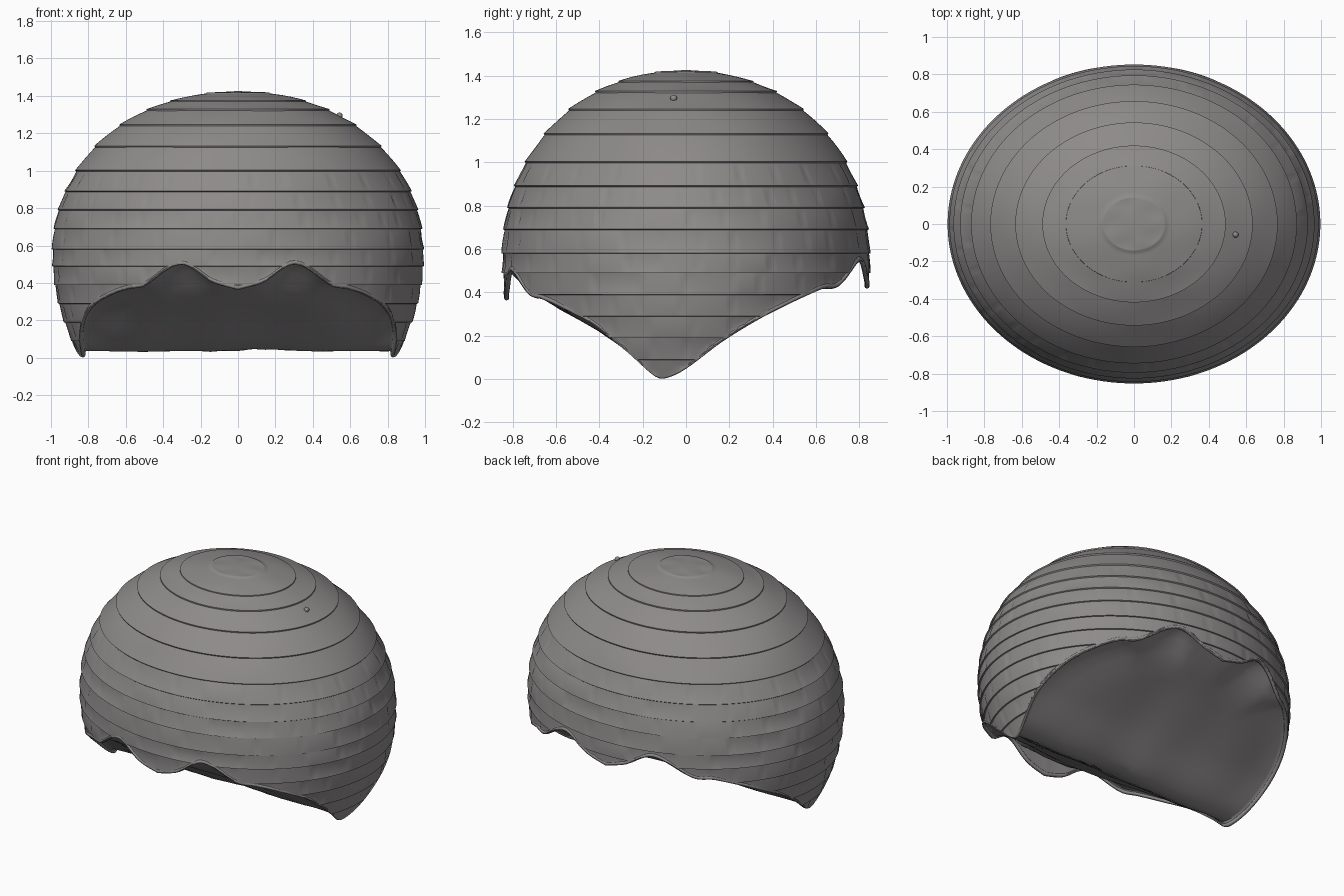
import bpy, bmesh, math, random
from mathutils import Vector

random.seed(4)
if "Cube" in bpy.data.objects:
    bpy.data.objects.remove(bpy.data.objects["Cube"])

COLS = 288          # columns round the dome
DEPTH = 0.855       # front-to-back ratio of the oval plan
MID, TOP, POW = 0.55, 0.875, 2.1

grey = bpy.data.materials.new("warm grey")
grey.use_nodes = True
colour = (0.27, 0.255, 0.255, 1)
grey.diffuse_color = colour
grey.node_tree.nodes["Principled BSDF"].inputs["Base Color"].default_value = colour


def smooth_curve(points, x):
    """Hermite curve through a few (x, value) points."""
    x = min(max(x, points[0][0]), points[-1][0])
    i = 0
    while i < len(points) - 2 and x > points[i + 1][0]:
        i += 1

    def slope(k):
        a, b = points[max(k - 1, 0)], points[min(k + 1, len(points) - 1)]
        return (b[1] - a[1]) / (b[0] - a[0])
    (x0, y0), (x1, y1) = points[i], points[i + 1]
    w = x1 - x0
    t = (x - x0) / w
    h = t * t * (3 - 2 * t)
    return (y0 * (1 - h) + y1 * h + w * t * (1 - t) ** 2 * slope(i)
            - w * t * t * (1 - t) * slope(i + 1))


# Rim height by angle from the front centre, same on both sides
RIM = [(0, .365), (8, .405), (18, .5), (31, .385), (37, .37), (45, .335), (57, .26),
       (69, .13), (78, .02), (82, .005), (90, .05), (104, .19), (119, .31), (138, .415),
       (146, .425), (161, .545), (172, .46), (180, .42)]
# Underside height along the depth, folded to a ridge across the middle
FLOOR = [(-.86, .53), (-.8, .48), (-.7, .39), (-.4, .22), (-.2, .08), (-.11, .035),
         (0, .07), (.2, .21), (.5, .38), (.65, .45), (.8, .54), (.86, .57)]


def rim_height(a):
    deg = math.degrees(a) % 360
    return smooth_curve(RIM, min(deg, 360 - deg))


def radius(z):
    if z < MID:
        return 1 - 0.5 * (MID - z) ** 2
    return max(0, 1 - ((z - MID) / TOP) ** POW) ** (1 / POW)


def on_dome(a, z, out=0.0):
    r = radius(z) * 0.992
    p = Vector((r * math.sin(a), -r * DEPTH * math.cos(a), z))
    n = Vector((p.x, p.y / DEPTH, max(0, z - MID) * 1.15)).normalized()
    return p + n * out


def finish(name, bm):
    bmesh.ops.remove_doubles(bm, verts=bm.verts, dist=0.0004)
    bmesh.ops.recalc_face_normals(bm, faces=bm.faces)
    mesh = bpy.data.meshes.new(name)
    bm.to_mesh(mesh)
    bm.free()
    obj = bpy.data.objects.new(name, mesh)
    bpy.context.collection.objects.link(obj)
    mesh.materials.append(grey)
    bpy.ops.object.select_all(action='DESELECT')
    obj.select_set(True)
    bpy.context.view_layer.objects.active = obj
    bpy.ops.object.shade_smooth_by_angle(angle=math.radians(50))
    return obj


def skin(bm, rings):
    rows = [[bm.verts.new(p) for p in ring] for ring in rings]
    for up, low in zip(rows, rows[1:]):
        for i in range(len(up)):
            j = (i + 1) % len(up)
            bm.faces.new((up[i], low[i], low[j], up[j]))
    return rows


angles = [2 * math.pi * i / COLS for i in range(COLS)]

# Dome: overlapping courses of blocks, trimmed at the wavy rim
levels = [1.423, 1.415, 1.373, 1.325, 1.243, 1.13, 1.0, .89, .79, .69, .58, .49, .39, .29,
          .19, .09, 0]
rings = []
for k, (hi, lo) in enumerate(zip(levels, levels[1:])):
    blocky = hi < 1.05
    lip = 0.008 if k > 1 else 0.004
    joints, lift, tone, nxt = set(), [], 0, random.randint(0, 6)
    for i in range(COLS):
        if i == nxt:
            joints.add(i)
            tone = random.uniform(-0.003, 0.003)
            nxt += random.randint(7, 14)
        lift.append(tone if blocky else 0)
    for f in (.02, .1, .25, .5, .75, .9, 1):
        ring = []
        z = hi + (lo - hi) * f
        for i, a in enumerate(angles):
            edge = rim_height(a)
            if z <= edge:
                ring.append(on_dome(a, edge, 0.004))
                continue
            out = lip * (f ** 2 - 0.4) + lift[i] * math.sin(math.pi * f)
            out += 0.002 * math.sin(5 * a + k) * math.sin(math.pi * f)
            if blocky and i in joints:
                out -= 0.005 * math.sin(math.pi * f)
            ring.append(on_dome(a, z, out))
        rings.append(ring)
bm = bmesh.new()
rows = skin(bm, rings)
cap = bm.verts.new((0, 0, MID + TOP + 0.001))
for i in range(COLS):
    bm.faces.new((cap, rows[0][i], rows[0][(i + 1) % COLS]))
finish("block_dome", bm)

# Rim: rounded bead that follows the wavy edge
rings = []
for k in range(9):
    b = 2 * math.pi * k / 8
    ring = []
    for a in angles:
        p = on_dome(a, rim_height(a), 0.012 * math.cos(b) - 0.006)
        ring.append(p + Vector((0, 0, 0.012 * math.sin(b) + 0.009)))
    rings.append(ring)
bm = bmesh.new()
skin(bm, rings)
finish("rim_bead", bm)

# Underside: short wall inside the rim, then a folded floor
rings = [[on_dome(a, rim_height(a) + 0.01, -0.015) for a in angles]]
for s in (.975, .96, .93, .88, .8, .7, .6, .5, .4, .3, .2, .1, .03):
    ring = []
    for a in angles:
        edge = rim_height(a)
        p = on_dome(a, edge) * s
        base = smooth_curve(FLOOR, p.y)
        base += 0.01 * math.sin(9 * p.x) * math.sin(4 * p.x + 1) * (1 - s)
        fade = max(0, (s - 0.75) / 0.25)
        p.z = base + max(0, edge + 0.02 - base) * fade
        ring.append(p)
    rings.append(ring)
bm = bmesh.new()
rows = skin(bm, rings)
bm.faces.new(rows[-1])
finish("folded_underside", bm)

# Small knob on the upper dome
bm = bmesh.new()
bmesh.ops.create_uvsphere(bm, u_segments=12, v_segments=8, radius=0.016)
spot = on_dome(math.radians(83), 1.295)
bmesh.ops.translate(bm, verts=bm.verts, vec=spot)
finish("small_knob", bm)
